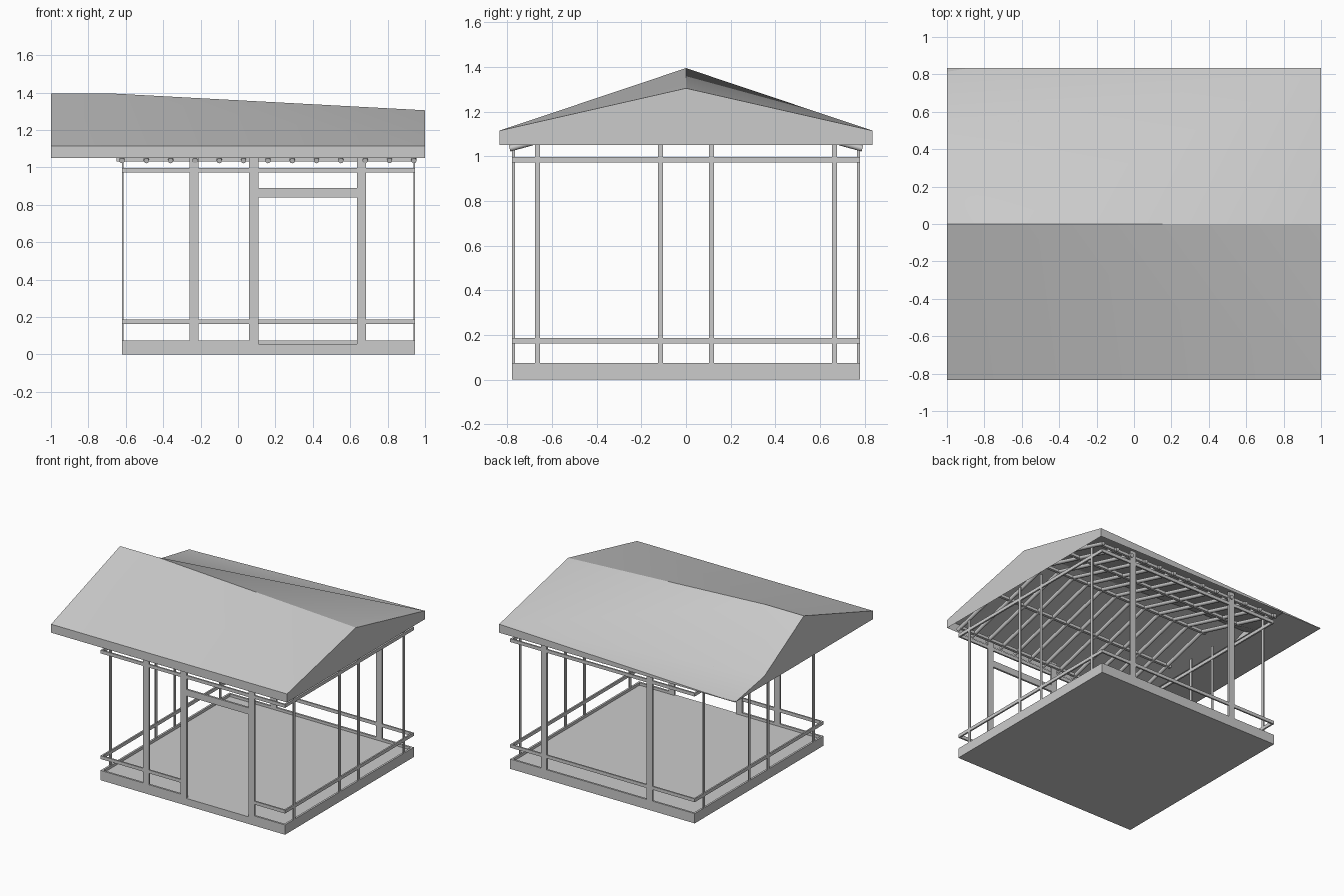
import bpy, bmesh, math
from mathutils import Vector

if "Cube" in bpy.data.objects:
    bpy.data.objects.remove(bpy.data.objects["Cube"])

X0, X1, Y = -0.62, 0.945, 0.78      # frame footprint


def mesh_object(name, bm):
    bmesh.ops.recalc_face_normals(bm, faces=bm.faces)
    me = bpy.data.meshes.new(name)
    bm.to_mesh(me)
    bm.free()
    ob = bpy.data.objects.new(name, me)
    bpy.context.collection.objects.link(ob)
    return ob


def box(name, x0, x1, y0, y1, z0, z1):
    bm = bmesh.new()
    bmesh.ops.create_cube(bm, size=1)
    for v in bm.verts:
        v.co = ((x0 + x1) / 2 + v.co.x * (x1 - x0),
                (y0 + y1) / 2 + v.co.y * (y1 - y0),
                (z0 + z1) / 2 + v.co.z * (z1 - z0))
    return mesh_object(name, bm)


def rod(name, a, b, r=0.014, sides=12):
    a, b = Vector(a), Vector(b)
    d = b - a
    bm = bmesh.new()
    bmesh.ops.create_cone(bm, cap_ends=True, segments=sides, radius1=r, radius2=r, depth=d.length)
    rot = d.to_track_quat('Z', 'Y')
    for v in bm.verts:
        v.co = rot @ v.co + (a + b) / 2
    ob = mesh_object(name, bm)
    for p in ob.data.polygons:
        p.use_smooth = len(p.vertices) == 4
    return ob


# floor slab, with a raised sill around it that leaves the doorway open
T = 0.015
box("floor", X0, X1, -Y, Y, 0, 0.055)
box("back_sill", X0, X1, Y - T, Y, 0.055, 0.075)
box("front_sill_left", X0, 0.11, -Y, -Y + T, 0.055, 0.075)
box("front_sill_right", 0.64, X1, -Y, -Y + T, 0.055, 0.075)
for name, x in (("left_sill", X0), ("right_sill", X1 - T)):
    box(name, x, x + T, -Y + T, Y - T, 0.055, 0.075)

# wide posts at front and back
for x in (-0.235, 0.085, 0.66):
    box("front_post", x - 0.025, x + 0.025, -Y, -Y + T, 0.055, 1.08)
for x in (-0.235, 0.66):
    box("back_post", x - 0.025, x + 0.025, Y - T, Y, 0.055, 1.08)

# narrow posts on the two sides
for name, x in (("left_post", X0), ("right_post", X1 - 0.008)):
    for y in (-0.665, -0.115, 0.115, 0.665):
        box(name, x, x + 0.008, y - 0.011, y + 0.011, 0.055, 1.08)

# door header
box("door_header", 0.11, 0.635, -Y, -Y + T, 0.84, 0.89)

# lower and upper rails all around, lower one broken at the door
for label, z in (("lower", 0.175), ("upper", 0.985)):
    z0, z1 = z - 0.0125, z + 0.0125
    box(label + "_back_rail", X0, X1, Y - 0.012, Y, z0, z1)
    for x in (X0, X1 - 0.012):
        box(label + "_side_rail", x, x + 0.012, -Y + 0.012, Y - 0.012, z0, z1)
    spans = [(X0, 0.085), (0.66, X1)] if label == "lower" else [(X0, X1)]
    for a, b in spans:
        box(label + "_front_rail", a, b, -Y, -Y + 0.012, z0, z1)

# round rafters rising to the ridge, with lengthwise purlins
SLOPE = 0.275
for i in range(13):
    x = -0.62 + i * 0.13
    for s in (-1, 1):
        rod("rafter", (x, s * 0.79, 1.035), (x, 0, 1.035 + 0.79 * SLOPE))
for y in (-0.76, -0.38, 0, 0.38, 0.76):
    z = 1.035 + (0.79 - abs(y)) * SLOPE
    box("purlin", -0.65, X1, y - 0.01, y + 0.01, z - 0.012, z + 0.01)

# roof shell, open below, with one dropped corner at the back left
bm = bmesh.new()
E = 0.835
P = {
    "L": (-1, 0, 1.395), "M": (-0.68, 0, 1.395), "R": (1, 0, 1.305),
    "LF": (-1, -E, 1.115), "RF": (1, -E, 1.115), "RB": (1, E, 1.115),
    "V": (-1, 0.48, 1.115), "LB": (-1, E, 1.05),
    "lf": (-1, -E, 1.05), "rf": (1, -E, 1.05), "rb": (1, E, 1.05),
}
V = {k: bm.verts.new(c) for k, c in P.items()}
for f in ("LF RF M", "LF M L", "RF R M",               # front slope
          "M R RB", "M RB V", "L M V", "V RB LB",      # back slope
          "lf rf RF LF", "rb LB RB",                   # eave edges
          "rf rb RB R RF", "LB lf LF L V"):            # gables
    bm.faces.new([V[k] for k in f.split()])
roof = mesh_object("roof", bm)
bpy.ops.object.select_all(action='DESELECT')
roof.select_set(True)
bpy.context.view_layer.objects.active = roof
bpy.ops.object.shade_smooth_by_angle(angle=math.radians(25))

# flat ceiling under the left overhang
box("overhang_ceiling", -0.998, -0.66, -E + 0.003, E - 0.003, 1.05, 1.054)
